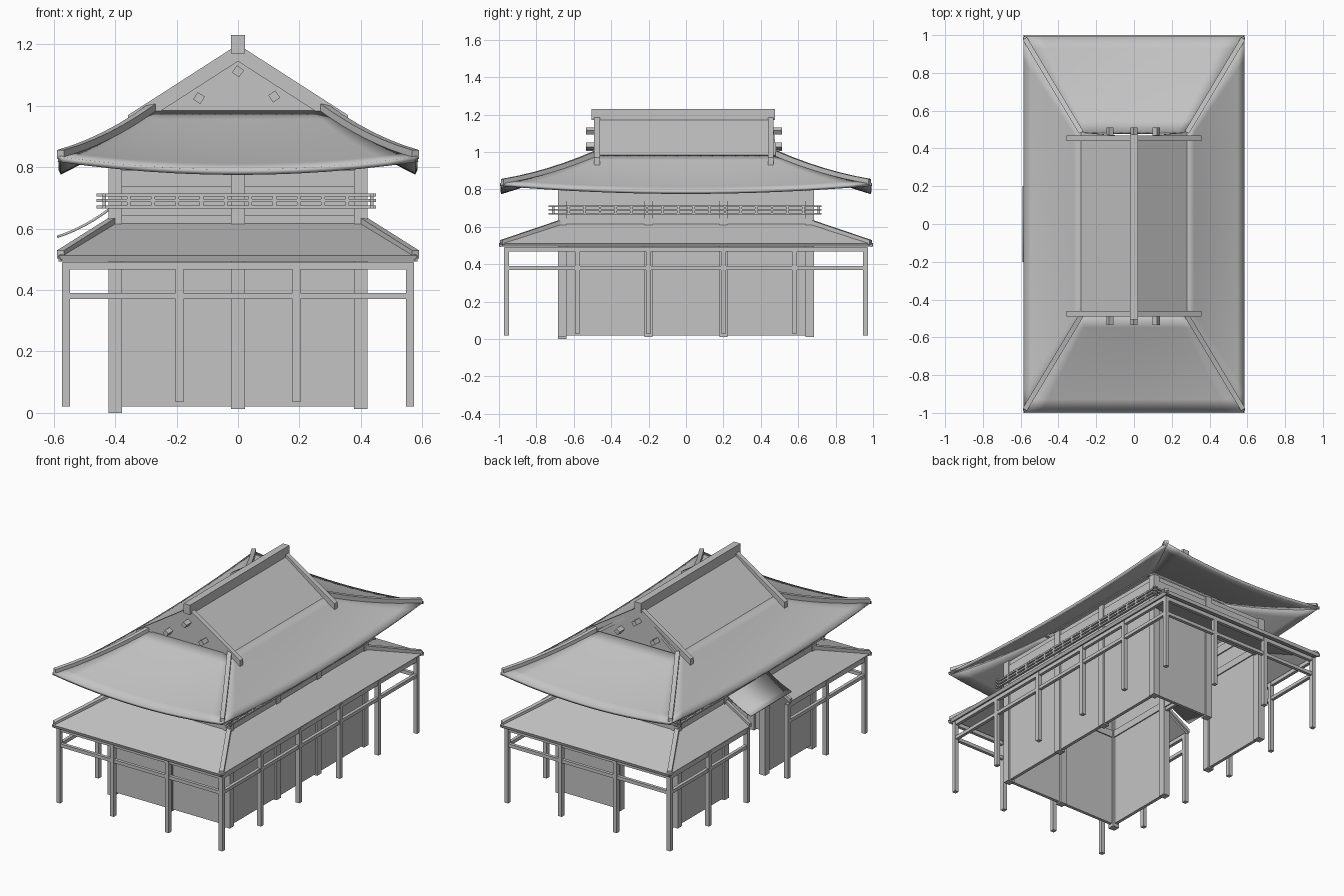
import bpy, bmesh
from mathutils import Vector

cube = bpy.data.objects.get("Cube")
if cube:
    bpy.data.objects.remove(cube, do_unlink=True)

grey = bpy.data.materials.new("plain grey")
grey.use_nodes = True
grey.diffuse_color = (0.55, 0.55, 0.55, 1)
grey.node_tree.nodes["Principled BSDF"].inputs["Base Color"].default_value = (0.55, 0.55, 0.55, 1)


def finish(name, bm):
    mesh = bpy.data.meshes.new(name)
    bm.to_mesh(mesh)
    bm.free()
    mesh.materials.append(grey)
    obj = bpy.data.objects.new(name, mesh)
    bpy.context.collection.objects.link(obj)
    return obj


def boxes(name, spans):
    """One mesh of axis-aligned boxes, each given as x, y and z ranges."""
    bm = bmesh.new()
    for span in spans:
        lo, hi = Vector([s[0] for s in span]), Vector([s[1] for s in span])
        verts = bmesh.ops.create_cube(bm, size=1)["verts"]
        for v in verts:
            v.co = (lo + hi) / 2 + v.co * (hi - lo)
    return finish(name, bm)


def around(c, width):
    return (c - width / 2, c + width / 2)


def sheet(name, point, nu, nv, thick):
    """Surface grid point(u, v), thickened downwards."""
    bm = bmesh.new()
    rows = [[bm.verts.new(point(i / nu, j / nv)) for j in range(nv + 1)] for i in range(nu + 1)]
    for i in range(nu):
        for j in range(nv):
            bm.faces.new((rows[i][j], rows[i + 1][j], rows[i + 1][j + 1], rows[i][j + 1]))
    bm.normal_update()
    if sum(f.normal.z for f in bm.faces) < 0:
        bmesh.ops.reverse_faces(bm, faces=bm.faces[:])
    obj = finish(name, bm)
    mod = obj.modifiers.new("thickness", "SOLIDIFY")
    mod.thickness, mod.offset = thick, -1
    if nu * nv > 1:
        bpy.ops.object.select_all(action="DESELECT")
        obj.select_set(True)
        bpy.context.view_layer.objects.active = obj
        bpy.ops.object.shade_smooth_by_angle()
    return obj


def flat(name, a, b, c, d, thick):
    a, b, c, d = map(Vector, (a, b, c, d))
    return sheet(name, lambda u, v: a.lerp(b, v).lerp(d.lerp(c, v), u), 1, 1, thick)


def beam(name, points, width, height):
    """Rectangular section swept along a path, ends cut upright."""
    pts = [Vector(p) for p in points]
    run = pts[-1] - pts[0]
    side = Vector((-run.y, run.x, 0)).normalized() * width / 2
    up = Vector((0, 0, height / 2))
    bm = bmesh.new()
    rings = [[bm.verts.new(p + o) for o in (side + up, up - side, -side - up, side - up)] for p in pts]
    for a, b in zip(rings, rings[1:]):
        for k in range(4):
            bm.faces.new((a[k], b[k], b[k - 1], a[k - 1]))
    bm.faces.new(rings[0])
    bm.faces.new(rings[-1][::-1])
    bmesh.ops.recalc_face_normals(bm, faces=bm.faces[:])
    return finish(name, bm)


# Main hall posts
WX, WY = 0.4, 0.662
post_spots = [(x, y) for x in (-WX, 0, WX) for y in (-WY, WY)]
post_spots += [(x, y) for x in (-WX, WX) for y in (-0.2, 0.2)]
boxes("wall_posts", [(around(x, 0.044), around(y, 0.044), (0 if x < 0 and y == -WY else 0.012, 0.82))
                     for x, y in post_spots])

# Wall panels; one back bay and the middle bay of the right side stay open below
bays = []
for y in (-WY, WY):
    for x0 in (-WX, 0):
        bays.append(((x0, x0 + WX), around(y, 0.02), y > 0 and x0 < 0))
for x in (-WX, WX):
    for y0, y1 in ((-WY, -0.2), (-0.2, 0.2), (0.2, WY)):
        bays.append((around(x, 0.02), (y0, y1), x < 0 and y0 == -0.2))
boxes("wall_panels", [(xs, ys, (0.58 if is_open else 0.02, 0.82)) for xs, ys, is_open in bays])

# Horizontal wall beams of the upper storey
beams = []
for zs in ((0.737, 0.79), (0.6, 0.645)):
    for s in (-1, 1):
        beams.append(((-WX, WX), around(s * WY, 0.034), zs))
        beams.append((around(s * WX, 0.034), (-WY, WY), zs))
boxes("upper_wall_beams", beams)

# Railing round the upper storey
RX, RY = 0.435, 0.71
rails = []
for s in (-1, 1):
    for z in (0.67, 0.691, 0.71):
        rails.append(((-0.46, 0.45), around(s * RY, 0.012), around(z, 0.01)))
        rails.append((around(s * RX, 0.012), (-0.735, 0.725), around(z, 0.01)))
    for i in range(12):
        rails.append((around(-RX + 2 * RX * i / 11, 0.012), around(s * RY, 0.012), (0.665, 0.715)))
    for i in range(18):
        rails.append((around(s * RX, 0.012), around(-RY + 2 * RY * i / 17, 0.012), (0.665, 0.715)))
boxes("railing", rails)

# Veranda posts
VX, VY = 0.56, 0.96
posts = []
for s in (-1, 1):
    for x in (-VX, -0.19, 0.19, VX):
        posts.append((around(x, 0.026), around(s * VY, 0.026), (0.02 if abs(x) == VX else 0.035, 0.49)))
    for y in (-0.58, -0.2, 0.2, 0.58):
        posts.append((around(s * VX, 0.026), around(y, 0.026), (0.03, 0.49)))
boxes("veranda_posts", posts)

# Veranda tie beams, broken at the entrance
ties = []
for zs in ((0.37, 0.391), (0.467, 0.492)):
    for s in (-1, 1):
        ties.append(((-0.572, 0.572), around(s * VY, 0.02), zs))
    ties.append((around(VX, 0.02), (-0.97, 0.97), zs))
    ties.append((around(-VX, 0.02), (-0.97, -0.19), zs))
    ties.append((around(-VX, 0.02), (0.19, 0.97), zs))
boxes("veranda_tie_beams", ties)

# Lower skirt roof
IX, IY, OX, OY, ZI, ZO = 0.41, 0.675, 0.585, 1.0, 0.618, 0.512
for s in (-1, 1):
    flat("lower_roof_end", (-IX, s * IY, ZI), (IX, s * IY, ZI), (OX, s * OY, ZO), (-OX, s * OY, ZO), 0.02)
    flat("lower_roof_right", (-IX, s * 0.2, ZI), (-IX, s * IY, ZI), (-OX, s * OY, ZO), (-OX, s * 0.2, ZO), 0.02)
    beam("entrance_roof_edge", [(-IX, s * 0.2, ZI + 0.004), (-OX, s * 0.2, ZO + 0.004)], 0.02, 0.024)
    for x in (-1, 1):
        beam("lower_hip_beam", [(x * IX, s * IY, ZI + 0.004), (x * 0.578, s * 0.988, ZO + 0.004)], 0.026, 0.026)
flat("lower_roof_left", (IX, -IY, ZI), (IX, IY, ZI), (OX, OY, ZO), (OX, -OY, ZO), 0.02)

# Raised canopy over the entrance
sheet("entrance_canopy",
      lambda u, v: (-0.41 - 0.18 * u, -0.2 + 0.4 * v, 0.675 - 0.14 * u + 0.042 * u * u), 6, 1, 0.008)

# Upper roof, curved skirt with upturned corners
GX, GY, GZ = 0.28, 0.485, 0.985


def eave_height(u, t):
    return GZ - 0.15 * (1.45 * u - 0.45 * u * u) - 0.043 * u ** 1.5 * (1 - t * t)


def skirt(along_x, s):
    def point(u, v):
        t = 2 * v - 1
        x, y, z = GX + 0.305 * u, GY + 0.508 * u, eave_height(u, t)
        return (t * x, s * y, z) if along_x else (s * x, t * y, z)
    return point


for s in (-1, 1):
    sheet("upper_roof_end", skirt(True, s), 8, 12, 0.018)
    sheet("upper_roof_side", skirt(False, s), 8, 16, 0.018)
    flat("upper_roof_slope", (0, -0.48, 1.185), (0, 0.46, 1.185),
         (s * GX, GY, GZ), (s * GX, -GY, GZ), 0.018)
    for x in (-1, 1):
        beam("upper_hip_beam", [(x * (GX + 0.298 * u), s * (GY + 0.497 * u), eave_height(u, 1) + 0.006)
                                for u in [i / 6 for i in range(7)]], 0.026, 0.03)

# Gable ends: wall, verge boards and three peg blocks
for y, s in ((-0.476, -1), (0.454, 1)):
    bm = bmesh.new()
    tri = [bm.verts.new(p) for p in ((-0.29, y, 0.965), (0.29, y, 0.965), (0, y, 1.18))]
    bm.faces.new(tri)
    gable = finish("gable_wall", bm)
    mod = gable.modifiers.new("thickness", "SOLIDIFY")
    mod.thickness, mod.offset = 0.02, 0
    for x in (-1, 1):
        beam("verge_board", [(0, y, 1.172), (x * 0.358, y, 0.942)], 0.03, 0.055)
    for x, z, turn in ((-0.127, 1.025, 0.55), (0, 1.112, 0.6), (0.118, 1.03, -0.6)):
        peg = boxes("gable_peg", [(around(0, 0.028), around(0, 0.056), around(0, 0.028))])
        peg.location = (x, y + s * 0.03, z)
        peg.rotation_euler.y = turn

# Ridge beam
boxes("ridge_beam", [((-0.022, 0.022), (-0.505, 0.475), (1.17, 1.23))])
